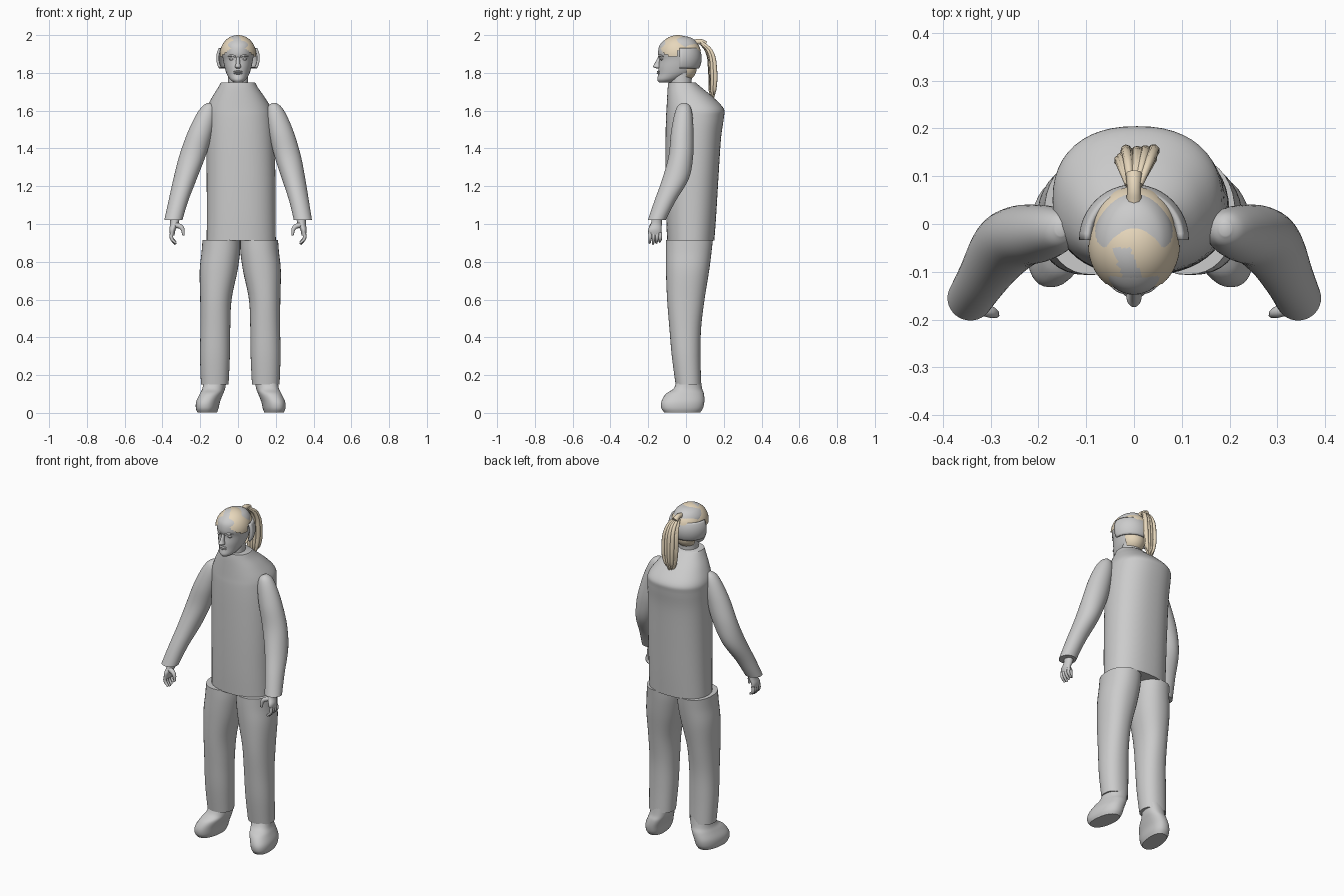
import bpy
import bmesh
import math
import random
from mathutils import Vector

random.seed(4)
cube = bpy.data.objects.get("Cube")
if cube:
    bpy.data.objects.remove(cube, do_unlink=True)


def make_material(name, colour):
    mat = bpy.data.materials.new(name)
    mat.use_nodes = True
    mat.diffuse_color = colour
    mat.node_tree.nodes["Principled BSDF"].inputs["Base Color"].default_value = colour
    return mat


GREY = make_material("plain grey", (0.6, 0.6, 0.6, 1))
TAN = make_material("blond hair", (0.8, 0.68, 0.5, 1))


def finish(obj, angle=50):
    bpy.ops.object.select_all(action="DESELECT")
    obj.select_set(True)
    bpy.context.view_layer.objects.active = obj
    bpy.ops.object.shade_smooth_by_angle(angle=math.radians(angle))
    return obj


def mesh_object(name, bm, *mats):
    bmesh.ops.recalc_face_normals(bm, faces=bm.faces)
    mesh = bpy.data.meshes.new(name)
    bm.to_mesh(mesh)
    bm.free()
    for mat in mats:
        mesh.materials.append(mat)
    obj = bpy.data.objects.new(name, mesh)
    bpy.context.collection.objects.link(obj)
    return finish(obj)


def spline(a, b, c, d, t):
    return b + 0.5 * t * (c - a + t * (2 * a - 5 * b + 4 * c - d + t * (3 * (b - c) + d - a)))


def loft(name, rings, mat, side=1, shift=0, lean=0, power=2.0, skew=0, segments=36, steps=5):
    """Rings are (height, centre x, half width, front y, back y)."""
    dense = []
    last = len(rings) - 1
    for i in range(last):
        near = [rings[max(i - 1, 0)], rings[i], rings[i + 1], rings[min(i + 2, last)]]
        for s in range(steps):
            dense.append([spline(*values, s / steps) for values in zip(*near)])
    dense.append(rings[last])
    bm = bmesh.new()
    loops = []
    for z, cx, rx, front, back in dense:
        mid, ry = (front + back) / 2, (back - front) / 2
        loop = []
        for k in range(segments):
            a = math.tau * k / segments
            c, s = math.cos(a), math.sin(a)
            x = math.copysign(abs(c) ** (2 / power), c) * rx
            y = math.copysign(abs(s) ** (2 / power), s) * ry
            x = side * (cx + x - skew * y) + shift + lean * (z - 1)
            loop.append(bm.verts.new((x, mid + y, z)))
        loops.append(loop)
    for low, high in zip(loops, loops[1:]):
        for k in range(segments):
            n = (k + 1) % segments
            bm.faces.new((low[k], low[n], high[n], high[k]))
    bm.faces.new(loops[0])
    bm.faces.new(loops[-1])
    return mesh_object(name, bm, mat)


def tube(name, points, radii, mat, thickness=1.0):
    curve = bpy.data.curves.new(name, "CURVE")
    curve.dimensions = "3D"
    curve.bevel_depth = thickness
    curve.bevel_resolution = 2
    curve.resolution_u = 5
    curve.use_fill_caps = True
    line = curve.splines.new("BEZIER")
    line.bezier_points.add(len(points) - 1)
    for knot, point, radius in zip(line.bezier_points, points, radii):
        knot.co = point
        knot.radius = radius
        knot.handle_left_type = knot.handle_right_type = "AUTO"
    curve.materials.append(mat)
    obj = bpy.data.objects.new(name, curve)
    bpy.context.collection.objects.link(obj)
    bpy.ops.object.select_all(action="DESELECT")
    obj.select_set(True)
    bpy.context.view_layer.objects.active = obj
    bpy.ops.object.convert(target="MESH")
    return finish(bpy.context.object)


def ellipsoid(name, centre, size, keep=None, mats=(GREY,), rule=None, shell=0):
    bm = bmesh.new()
    bmesh.ops.create_uvsphere(bm, u_segments=48, v_segments=32, radius=1)
    for v in bm.verts:
        v.co = Vector(centre) + v.co * Vector(size)
    if keep:
        away = [f for f in bm.faces if not keep(f.calc_center_median())]
        bmesh.ops.delete(bm, geom=away, context="FACES")
    if rule:
        for f in bm.faces:
            f.material_index = rule(f.calc_center_median())
    obj = mesh_object(name, bm, *mats)
    if shell:
        solid = obj.modifiers.new("shell", "SOLIDIFY")
        solid.thickness = shell
    return obj


# Jacket body
loft("jacket", [
    (0.912, 0.017, 0.183, -0.1, 0.15), (1.05, 0.017, 0.182, -0.105, 0.16),
    (1.25, 0.016, 0.182, -0.108, 0.172), (1.45, 0.012, 0.18, -0.108, 0.185),
    (1.56, 0.008, 0.178, -0.106, 0.2), (1.61, 0.005, 0.172, -0.103, 0.2),
    (1.67, 0.002, 0.14, -0.1, 0.145), (1.72, 0, 0.107, -0.097, 0.085),
    (1.75, 0, 0.09, -0.093, 0.05)], GREY, power=2.3, segments=48)

for side, label in ((-1, "right"), (1, "left")):
    # Trousers
    loft(label + "_trouser_leg", [
        (0.15, 0.135, 0.073, -0.055, 0.08), (0.3, 0.134, 0.079, -0.075, 0.077),
        (0.45, 0.132, 0.079, -0.088, 0.08), (0.6, 0.129, 0.083, -0.1, 0.098),
        (0.75, 0.115, 0.1, -0.106, 0.122), (0.85, 0.103, 0.102, -0.107, 0.135),
        (0.915, 0.1, 0.1, -0.106, 0.142)], GREY, side, 0.012, power=2.2)
    # Shoes
    loft(label + "_shoe", [
        (0.002, 0.177, 0.05, -0.115, 0.075), (0.025, 0.177, 0.058, -0.13, 0.09),
        (0.06, 0.172, 0.061, -0.13, 0.097), (0.1, 0.155, 0.06, -0.107, 0.095),
        (0.13, 0.142, 0.059, -0.065, 0.085), (0.18, 0.135, 0.06, -0.043, 0.078)],
        GREY, side, 0.014, skew=0.12, power=2.3)
    # Sleeves
    loft(label + "_sleeve", [
        (1.02, 0.343, 0.048, -0.202, -0.108), (1.12, 0.32, 0.052, -0.168, -0.056),
        (1.24, 0.287, 0.062, -0.125, 0.015), (1.36, 0.252, 0.07, -0.092, 0.038),
        (1.48, 0.216, 0.067, -0.08, 0.04), (1.57, 0.188, 0.055, -0.064, 0.035),
        (1.62, 0.175, 0.036, -0.047, 0.024), (1.64, 0.172, 0.012, -0.025, 0.005)],
        GREY, side, lean=0.03)
    # Hands with curled fingers
    loft(label + "_palm", [
        (0.94, 0.348, 0.011, -0.197, -0.132), (0.97, 0.347, 0.017, -0.2, -0.13),
        (1.0, 0.337, 0.022, -0.187, -0.128), (1.03, 0.335, 0.026, -0.18, -0.128)],
        GREY, side, segments=20)
    for i in range(4):
        y = -0.19 + 0.018 * i
        tip = 0.893 + 0.006 * abs(i - 1)
        tube(label + "_finger", [(side * 0.35, y, 0.955), (side * 0.352, y, 0.925),
                                 (side * 0.33, y - 0.003, tip)], (1, 0.95, 0.6), GREY, 0.01)
    tube(label + "_thumb", [(side * 0.33, -0.175, 0.995), (side * 0.298, -0.185, 0.98),
                            (side * 0.288, -0.19, 0.94)], (1.3, 1.1, 0.6), GREY, 0.011)

# Neck and head
loft("neck", [(1.69, 0, 0.06, -0.085, 0.035), (1.75, 0, 0.054, -0.08, 0.03),
              (1.82, 0, 0.055, -0.075, 0.035)], GREY)
loft("head", [
    (1.75, 0, 0.022, -0.143, -0.075), (1.765, 0, 0.042, -0.152, -0.03),
    (1.795, 0, 0.06, -0.147, 0.03), (1.83, 0, 0.071, -0.146, 0.058),
    (1.87, 0, 0.079, -0.142, 0.071), (1.905, 0, 0.085, -0.148, 0.075),
    (1.945, 0, 0.083, -0.14, 0.066), (1.975, 0, 0.064, -0.112, 0.045),
    (1.99, 0, 0.038, -0.08, 0.015), (1.995, 0, 0.012, -0.05, -0.02)], GREY, segments=48)

# Face details
loft("nose", [(1.823, 0, 0.009, -0.155, -0.13), (1.832, 0, 0.016, -0.174, -0.13),
              (1.85, 0, 0.011, -0.166, -0.13), (1.885, 0, 0.008, -0.148, -0.13)],
     GREY, segments=16)
for z, depth in ((1.807, 0.005), (1.798, 0.006)):
    ellipsoid("lip", (0, -0.143, z), (0.023, 0.012, depth))
for side in (-1, 1):
    ellipsoid("eye", (side * 0.032, -0.126, 1.873), (0.015, 0.011, 0.007))
    tube("eyebrow", [(side * 0.014, -0.144, 1.886), (side * 0.034, -0.136, 1.893),
                     (side * 0.054, -0.12, 1.886)], (0.8, 1, 0.5), GREY, 0.006)

# Padded guard around the back of the head
ellipsoid("back_head_guard", (0, -0.033, 1.878), (0.115, 0.116, 0.115),
          lambda p: p.y > -0.036 and 1.82 < p.z < 1.935, shell=0.014)


# Hair cap with a parting of bare patches
def hairline(p):
    forehead = 1.955 - 0.75 * abs(p.x)
    return p.z > (forehead if p.y < -0.05 else 1.915)


def bare_patch(p):
    crown = abs(p.x) < 0.024 and 0 < p.y < 0.032 and math.hypot(p.x, p.y) > 0.016
    front = abs(p.x + 0.012 + 0.4 * (p.y + 0.09)) < 0.02 and -0.135 < p.y < -0.05
    return int(crown or front)


ellipsoid("hair_cap", (0, -0.044, 1.898), (0.096, 0.104, 0.102), hairline,
          (TAN, GREY), bare_patch)
ellipsoid("crown_hair", (0, -0.012, 1.9), (0.089, 0.092, 0.088),
          lambda p: p.y > 0 and p.z > 1.92, (TAN,))
ellipsoid("nape_hair", (0, -0.015, 1.825), (0.068, 0.072, 0.07),
          lambda p: p.y > 0 and p.z > 1.768, (TAN,))

# Ponytail of fanned strands held by a tie
tube("hair_tie", [(0, 0.045, 1.96), (0, 0.075, 1.965), (0, 0.105, 1.95)],
     (1, 0.9, 1.1), TAN, 0.016)
for i in range(17):
    spread = (i - 8) / 8
    depth = random.uniform(-1, 1)
    tube("ponytail_strand", [
        (0.012 * spread, 0.082, 1.957 + 0.006 * depth),
        (0.005 + 0.028 * spread, 0.122 + 0.013 * depth, 1.915),
        (0.006 + 0.036 * spread, 0.141 + 0.015 * depth, 1.81),
        (0.005 + 0.026 * spread, 0.14 + 0.013 * depth, 1.71),
        (0.004 + 0.012 * spread, 0.138 + 0.008 * depth, 1.655 + random.uniform(0, 0.03))],
        (0.7, 1, 1.2, 1, 0.2), TAN, 0.01)
